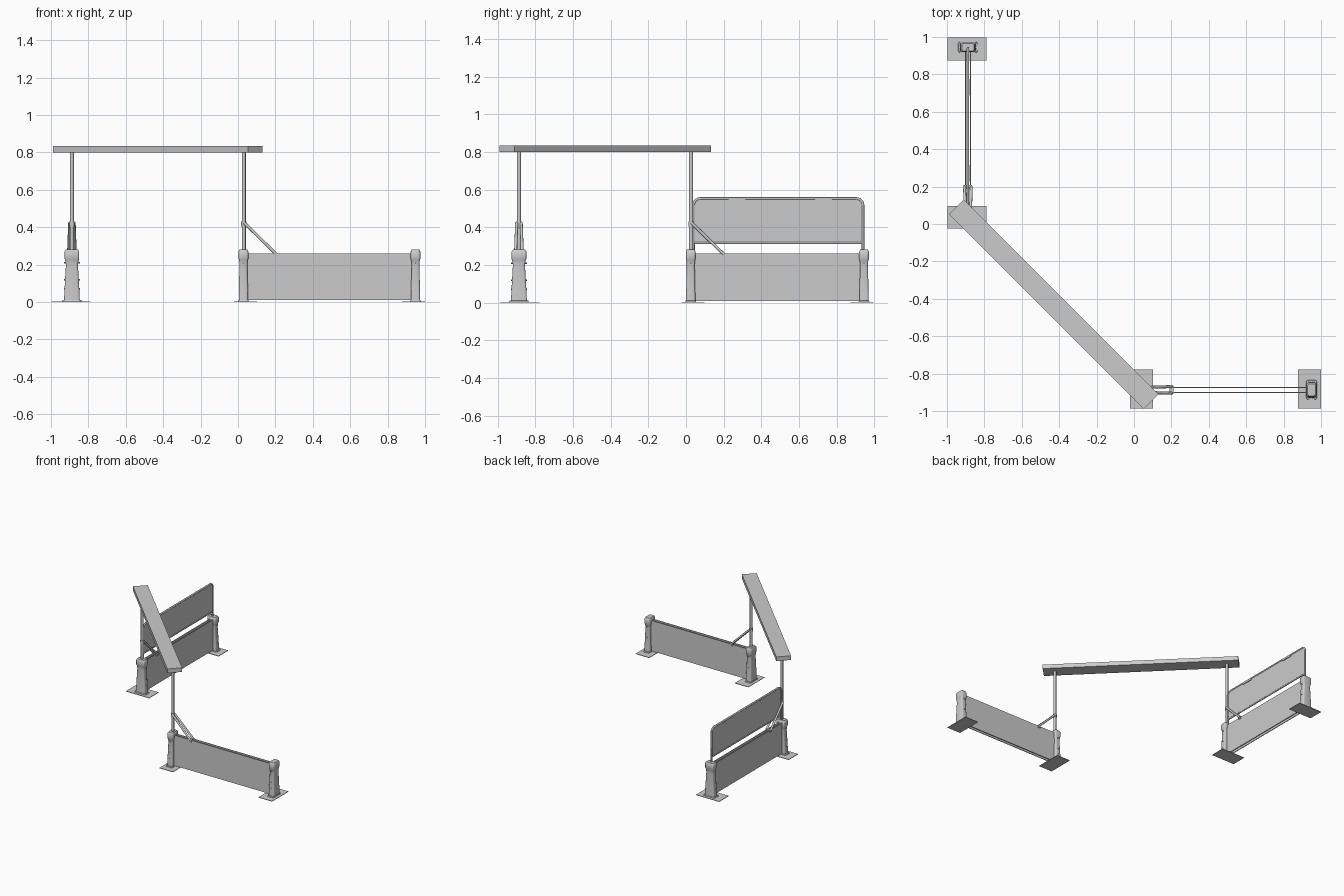
import bpy, bmesh, math
from mathutils import Vector, Matrix

if "Cube" in bpy.data.objects:
    bpy.data.objects.remove(bpy.data.objects["Cube"])


def finish(name, bm, m, smooth=False):
    bmesh.ops.recalc_face_normals(bm, faces=bm.faces)
    me = bpy.data.meshes.new(name)
    bm.to_mesh(me)
    bm.free()
    ob = bpy.data.objects.new(name, me)
    ob.matrix_world = m
    bpy.context.collection.objects.link(ob)
    if smooth:
        bpy.context.view_layer.objects.active = ob
        ob.select_set(True)
        bpy.ops.object.shade_smooth_by_angle(angle=math.radians(35))
        ob.select_set(False)
    return ob


def box(name, lo, hi, m):
    lo, hi = Vector(lo), Vector(hi)
    bm = bmesh.new()
    bmesh.ops.create_cube(bm, size=1, matrix=Matrix.Translation((lo + hi) / 2)
                          @ Matrix.Diagonal((*(hi - lo), 1)))
    return finish(name, bm, m)


def rod(name, a, b, r, m, sides=12):
    a, b = Vector(a), Vector(b)
    bm = bmesh.new()
    rot = (b - a).to_track_quat('Z', 'Y').to_matrix().to_4x4()
    bmesh.ops.create_cone(bm, cap_ends=True, segments=sides, radius1=r, radius2=r,
                          depth=(b - a).length, matrix=Matrix.Translation((a + b) / 2) @ rot)
    return finish(name, bm, m, True)


def tube(name, pts, r, m):
    cu = bpy.data.curves.new(name, 'CURVE')
    cu.dimensions = '3D'
    cu.bevel_depth = r
    cu.bevel_resolution = 2
    cu.use_fill_caps = True
    sp = cu.splines.new('POLY')
    sp.points.add(len(pts) - 1)
    for p, c in zip(sp.points, pts):
        p.co = (*c, 1)
    ob = bpy.data.objects.new(name, cu)
    ob.matrix_world = m
    bpy.context.collection.objects.link(ob)


def post(name, u, m):
    # flared foot, waisted shaft and chamfered cap: (z, half length, half width)
    levels = [(0.002, .029, .053), (.010, .027, .050), (.011, .025, .042), (.06, .024, .040),
              (.20, .021, .032), (.225, .023, .036), (.232, .026, .039),
              (.270, .026, .039), (.281, .021, .032)]
    bm = bmesh.new()
    rings = []
    for z, a, b in levels:
        ring = []
        for sx, sy, start in ((1, 1, 0), (-1, 1, 90), (-1, -1, 180), (1, -1, 270)):
            for k in range(4):
                t = math.radians(start + k * 30)
                r = .010
                ring.append(bm.verts.new((u + sx * (a - r) + r * math.cos(t),
                                          sy * (b - r) + r * math.sin(t), z)))
        rings.append(ring)
    for p, q in zip(rings, rings[1:]):
        for i in range(len(p)):
            j = (i + 1) % len(p)
            bm.faces.new((p[i], p[j], q[j], q[i]))
    bm.faces.new(rings[0])
    bm.faces.new(rings[-1])
    finish(name, bm, m, True)


def barrier(tag, m):
    # base plates and posts
    for end, u, lo, hi in (("inner", .029, -.021, .101), ("outer", .949, .877, 1.0)):
        box(f"{tag}_{end}_base_plate", (lo, -.1, 0), (hi, .11, .004), m)
        post(f"{tag}_{end}_post", u, m)
        # bolts on the post sides
        for s in (-1, 1):
            for z in (.07, .12, .21):
                rod(f"{tag}_{end}_bolt", (u, s * .025, z), (u, s * .042, z), .004, m, 8)
    # double skin panel
    for s in (-1, 1):
        box(f"{tag}_panel_skin", (.03, s * .013 - .003, .01), (.948, s * .013 + .003, .26), m)
    # tall pole with clamp and splayed braces
    rod(f"{tag}_pole", (.031, 0, .26), (.031, 0, .805), .0105, m, 16)
    rod(f"{tag}_pole_collar", (.031, 0, .405), (.031, 0, .43), .014, m, 16)
    for s in (-1, 1):
        rod(f"{tag}_brace", (.032, s * .012, .425), (.203, s * .018, .258), .008, m)
    box(f"{tag}_brace_clamp", (.19, -.023, .245), (.212, .023, .263), m)


turn = Matrix.Rotation(math.pi / 2, 4, 'Z')
right_m = Matrix.Translation((0, -.887, 0))
left_m = Matrix.Translation((-.888, -.004, 0)) @ turn
barrier("right_barrier", right_m)
barrier("left_barrier", left_m)


# framed upper screen on the left barrier only
def arch(u0, u1, z0, z1, r):
    pts = [(u0, 0, z0)]
    for cx, start in ((u0 + r, 180), (u1 - r, 90)):
        for k in range(7):
            t = math.radians(start - 15 * k)
            pts.append((cx + r * math.cos(t), 0, z1 - r + r * math.sin(t)))
    return pts + [(u1, 0, z0)]


outline = arch(.044, .944, .27, .553, .036)
tube("screen_frame", outline, .007, left_m)
tube("screen_bottom_rail", [(.044, 0, .317), (.944, 0, .317)], .006, left_m)
sheet = bmesh.new()
front = [sheet.verts.new((x, -.0025, z)) for x, y, z in arch(.044, .944, .317, .553, .036)]
face = sheet.faces.new(front)
ext = bmesh.ops.extrude_face_region(sheet, geom=[face], use_keep_orig=True)
bmesh.ops.translate(sheet, vec=(0, .005, 0),
                    verts=[g for g in ext["geom"] if isinstance(g, bmesh.types.BMVert)])
finish("screen_sheet", sheet, left_m)
for u in (.275, .735):
    box("screen_clip", (u - .045, -.008, .538), (u + .045, .008, .55), left_m)

# diagonal overhead beam
beam_m = Matrix.Translation((-.429, -.429, .818)) @ Matrix.Rotation(-math.pi / 4, 4, 'Z')
box("overhead_beam", (-.737, -.056, -.017), (.737, .056, .017), beam_m)
